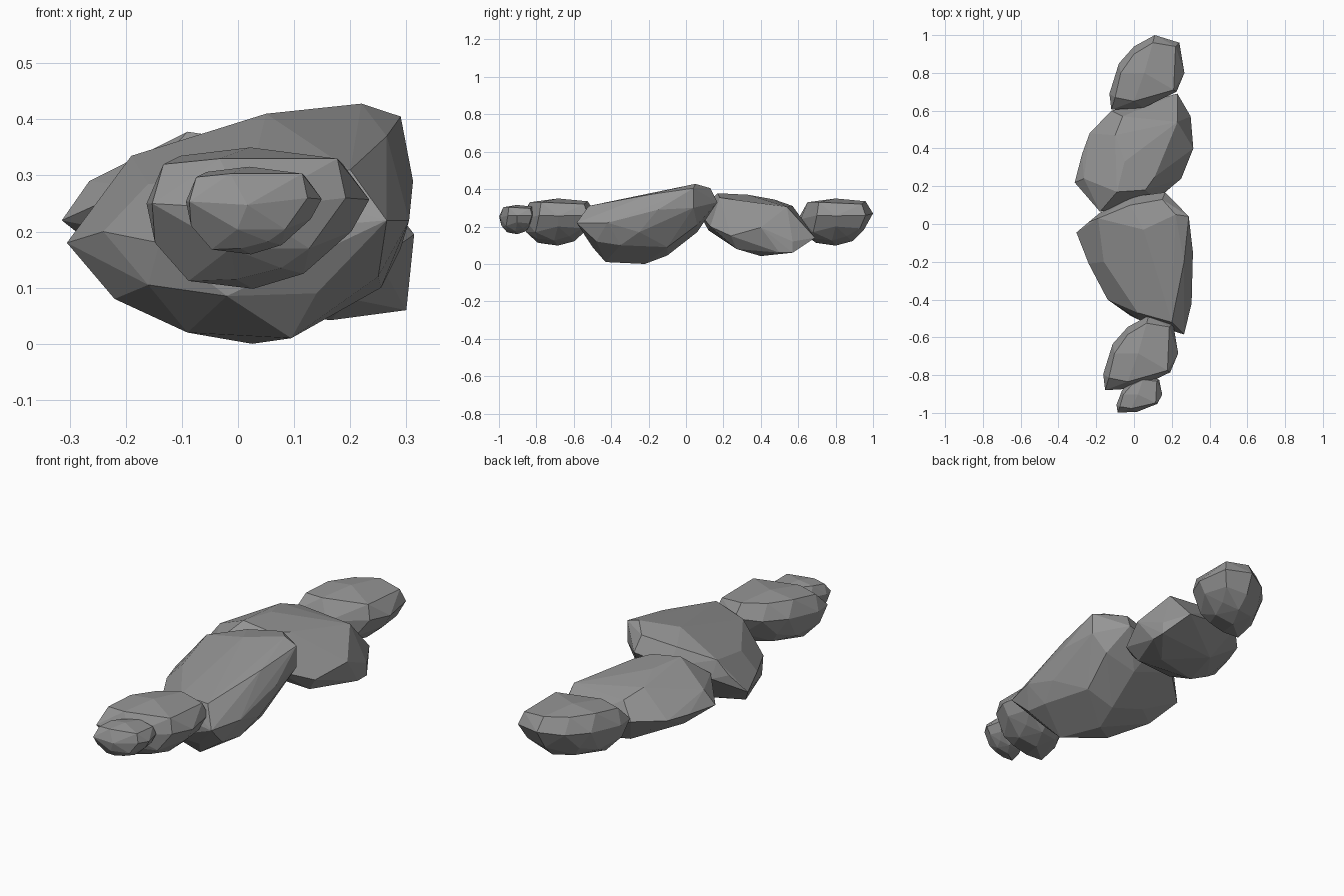
import bpy, bmesh
from mathutils import Vector

stone = bpy.data.materials.new("dark_stone")
stone.diffuse_color = (.3, .3, .3, 1)


def rock(name, points, base=(0, 0, 0), target=(0, 0, 0), scale=(1, 1, 1)):
    """Faceted boulder: convex hull of a few corner points, moved from base to target."""
    bm = bmesh.new()
    for p in points:
        d = Vector(p) - Vector(base)
        bm.verts.new([t + a * s for t, a, s in zip(target, d, scale)])
    bmesh.ops.convex_hull(bm, input=bm.verts)
    bmesh.ops.delete(bm, geom=[v for v in bm.verts if not v.link_faces], context='VERTS')
    bmesh.ops.dissolve_limit(bm, angle_limit=0.07, verts=bm.verts, edges=bm.edges)
    bmesh.ops.recalc_face_normals(bm, faces=bm.faces)
    me = bpy.data.meshes.new(name)
    bm.to_mesh(me)
    bm.free()
    me.materials.append(stone)
    ob = bpy.data.objects.new(name, me)
    bpy.context.collection.objects.link(ob)
    return ob


# Small boulder corners: top, upper ring, widest ring, lower ring, underside
small = [
    (.055, .80, .35),
    (.21, .71, .33), (.22, .94, .32), (.10, .96, .335), (.0, .90, .335),
    (-.07, .80, .335), (-.10, .67, .32), (.0, .65, .33),
    (-.13, .69, .25), (-.12, .605, .25), (.05, .615, .24), (.225, .70, .26),
    (.267, .80, .257), (.24, .96, .26), (.11, 1.0, .27), (.0, .94, .26), (-.08, .85, .26),
    (-.115, .66, .18), (.02, .63, .17), (.16, .68, .17), (.235, .80, .20),
    (.21, .93, .19), (.10, .95, .18), (-.03, .87, .18),
    (-.055, .70, .112), (.15, .78, .125), (.06, .80, .098), (.10, .89, .122),
    (.175, .86, .148), (.0, .86, .135), (-.07, .78, .15), (.03, .69, .115), (.11, .69, .135),
]

# Large boulder: sloping top, widest ring, underside
large = [
    (.22, .05, .428), (.29, .04, .405), (.05, -.03, .41), (-.02, .10, .38),
    (.15, .13, .405), (-.19, .03, .335), (-.16, -.20, .285), (.20, -.52, .31),
    (.02, -.47, .29), (.265, -.20, .37),
    (-.305, -.045, .18), (-.24, .01, .265), (-.24, -.21, .20), (-.14, -.40, .18),
    (.02, -.505, .20), (.265, -.585, .22), (.305, -.42, .22), (.312, -.15, .29),
    (.29, .04, .30), (.165, .168, .33), (-.01, .145, .30), (-.18, .06, .25),
    (-.22, -.15, .08), (-.09, -.30, .02), (.025, -.22, 0), (.095, -.43, .01),
    (.255, -.35, .10), (.20, -.10, .09), (.05, .06, .17), (-.02, -.485, .085),
    (.05, -.10, .045), (.29, -.25, .17), (.14, -.50, .09), (-.16, -.36, .105),
    (.25, -.48, .12), (-.12, -.08, .09), (.22, .06, .21),
]

# Middle boulder: flat top, widest ring, low right-hand underside
middle = [
    (-.09, .17, .378), (-.05, .33, .37), (.06, .18, .355), (-.265, .24, .29),
    (-.10, .47, .345), (.11, .25, .345), (-.06, .57, .31), (.23, .54, .305),
    (-.314, .22, .22), (-.275, .37, .22), (-.235, .48, .22), (-.12, .60, .23),
    (.10, .60, .26), (.23, .69, .14), (.30, .57, .12), (.314, .40, .195),
    (.25, .24, .15), (-.18, .065, .28), (.12, .13, .20),
    (.30, .57, .06), (.30, .50, .06), (.165, .40, .042), (.20, .27, .08),
    (-.10, .30, .08), (-.05, .50, .09), (-.20, .30, .13), (-.12, .12, .18),
]

rock("large_boulder", large)
rock("middle_boulder", middle)

# The same small boulder repeated along the row
centre = (.068, .80, .224)
rock("back_boulder", small, centre, centre)
rock("front_boulder", small, centre, (.035, -.685, .224))
rock("front_pebble", small, centre, (.028, -.9025, .2375), (.61, .495, .62))
